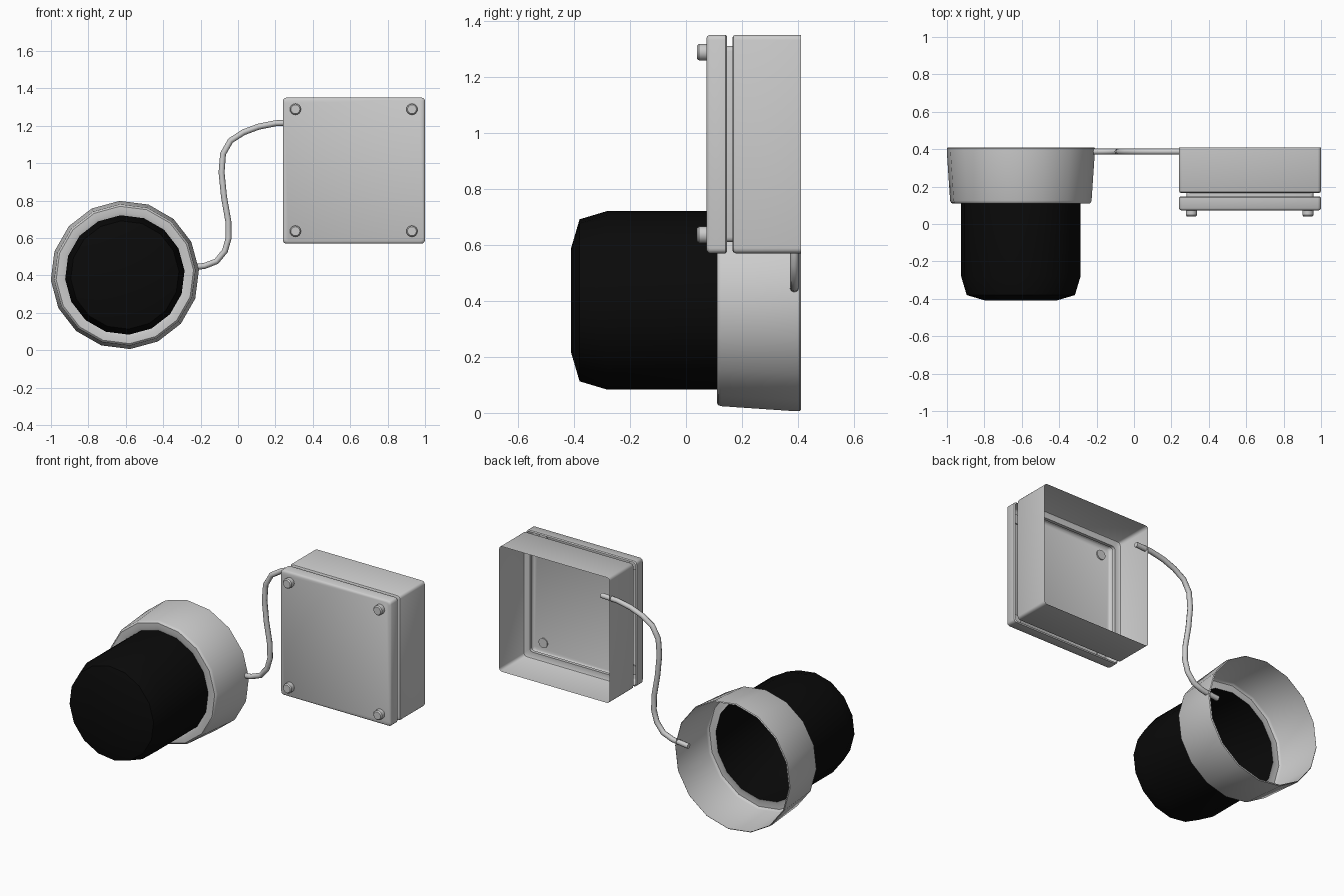
import bpy, bmesh
from math import sin, cos, pi, radians

if "Cube" in bpy.data.objects:
    bpy.data.objects.remove(bpy.data.objects["Cube"])


def loft(name, rings, cap_end=False, cap_start=False, angle=35):
    """Skin a list of equal-length point loops."""
    bm = bmesh.new()
    loops = [[bm.verts.new(p) for p in ring] for ring in rings]
    for a, b in zip(loops, loops[1:]):
        for i in range(len(a)):
            j = (i + 1) % len(a)
            bm.faces.new((a[i], a[j], b[j], b[i]))
    if cap_start:
        bm.faces.new(loops[0])
    if cap_end:
        bm.faces.new(loops[-1])
    bmesh.ops.recalc_face_normals(bm, faces=bm.faces)
    me = bpy.data.meshes.new(name)
    bm.to_mesh(me)
    bm.free()
    ob = bpy.data.objects.new(name, me)
    bpy.context.collection.objects.link(ob)
    bpy.ops.object.select_all(action='DESELECT')
    ob.select_set(True)
    bpy.context.view_layer.objects.active = ob
    bpy.ops.object.shade_smooth_by_angle(angle=radians(angle))
    return ob


def circle(cx, cz, r, y, n, start=0):
    return [(cx + r * cos(start + 2 * pi * i / n), y,
             cz + r * sin(start + 2 * pi * i / n)) for i in range(n)]


def rounded_rect(inset, y, rad=0.018, seg=3):
    cx, cz, hx, hz = 0.62, 0.96, 0.38 - inset, 0.39 - inset
    pts = []
    for k, (sx, sz) in enumerate([(1, 1), (-1, 1), (-1, -1), (1, -1)]):
        for i in range(seg + 1):
            a = pi / 2 * (k + i / seg)
            pts.append((cx + sx * (hx - rad) + rad * cos(a), y,
                        cz + sz * (hz - rad) + rad * sin(a)))
    return pts


# Round lamp: open tapered housing and dark domed lens
LX, LZ, SIDES, ROT = -0.605, 0.402, 16, radians(4)


def lamp(name, profile, **kw):
    return loft(name, [circle(LX, LZ, r, y, SIDES, ROT) for r, y in profile], **kw)


lamp("lamp_housing", [(0.392, 0.41), (0.397, 0.405), (0.397, 0.39), (0.379, 0.125),
                      (0.375, 0.115), (0.368, 0.11), (0.335, 0.11), (0.32, 0.115)])
lens = lamp("lamp_lens", [(0.32, 0.115), (0.32, -0.28), (0.29, -0.38), (0.188, -0.41)],
            cap_end=True, angle=50)
black = bpy.data.materials.new("black")
black.diffuse_color = (0.003, 0.003, 0.003, 1)
black.use_nodes = True
black.node_tree.nodes["Principled BSDF"].inputs["Base Color"].default_value = black.diffuse_color
lens.data.materials.append(black)

# Junction box: open-backed body with a lip that enters the lid
loft("box_body", [rounded_rect(i, y) for i, y in
                  [(0, 0.41), (0, 0.177), (0.003, 0.17), (0.01, 0.166),
                   (0.04, 0.166), (0.04, 0.145)]])
loft("box_lid", [rounded_rect(i, y) for i, y in
                 [(0.006, 0.147), (0, 0.141), (0, 0.084), (0.004, 0.077), (0.012, 0.073)]],
     cap_end=True)

# Four lid screws
for i, x in enumerate((0.307, 0.93)):
    for j, z in enumerate((0.636, 1.288)):
        loft(f"lid_screw_{i}{j}",
             [circle(x, z, r, y, 16) for r, y in
              [(0.03, 0.08), (0.03, 0.047), (0.024, 0.04)]],
             cap_start=True, cap_end=True)

# Cable between lamp and box
path = [(0.31, 1.217), (0.2, 1.213), (0.11, 1.195), (0.03, 1.165), (-0.04, 1.12),
        (-0.08, 1.05), (-0.088, 0.95), (-0.075, 0.82), (-0.052, 0.69), (-0.05, 0.6),
        (-0.07, 0.53), (-0.115, 0.475), (-0.18, 0.45), (-0.29, 0.438)]
cu = bpy.data.curves.new("cable", 'CURVE')
cu.dimensions = '3D'
cu.bevel_depth = 0.016
cu.bevel_resolution = 2
cu.use_fill_caps = True
sp = cu.splines.new('POLY')
sp.points.add(len(path) - 1)
for p, (x, z) in zip(sp.points, path):
    p.co = (x, 0.387, z, 1)
sp.use_smooth = True
bpy.context.collection.objects.link(bpy.data.objects.new("cable", cu))
